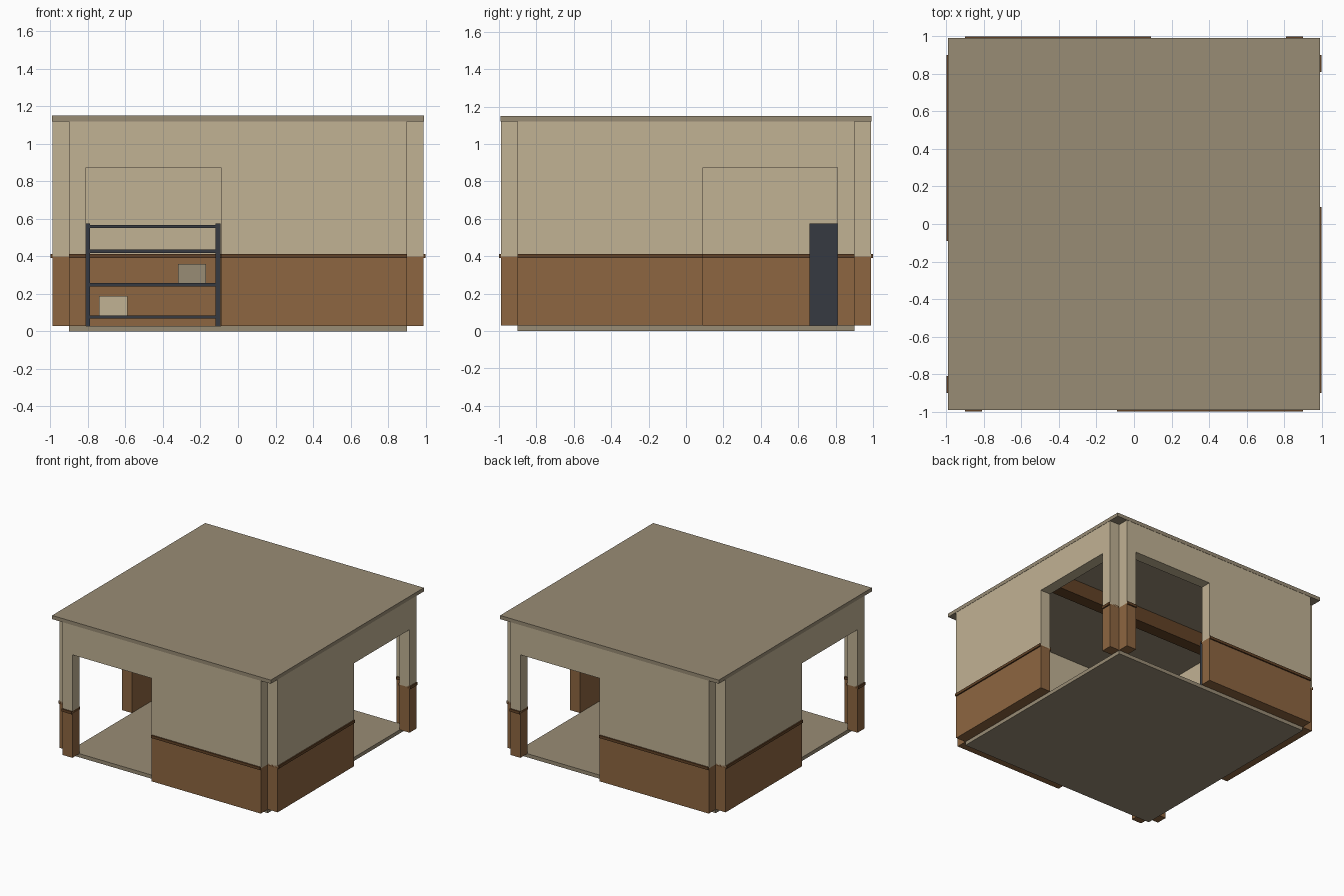
import bpy, bmesh

if "Cube" in bpy.data.objects:
    bpy.data.objects.remove(bpy.data.objects["Cube"])


def material(name, rgb):
    def lin(c):
        c /= 255
        return c / 12.92 if c <= 0.04045 else ((c + 0.055) / 1.055) ** 2.4
    m = bpy.data.materials.new(name)
    m.diffuse_color = (*[lin(c) for c in rgb], 1)
    m.use_nodes = True
    m.node_tree.nodes["Principled BSDF"].inputs["Base Color"].default_value = m.diffuse_color
    return m


CREAM = material("cream_plaster", (193, 178, 148))
STONE = material("grey_beige", (153, 140, 117))
WOOD = material("brown_wood", (141, 102, 65))
TRIM = material("dark_brown_trim", (98, 66, 38))
METAL = material("dark_metal", (54, 58, 65))


def prism(name, mat, outline, d0, d1, place=lambda t, d: (t, d)):
    """Extrude a (t, z) outline from depth d0 to d1; place maps (t, d) to (x, y)."""
    bm = bmesh.new()
    rings = [[bm.verts.new((*place(t, d), z)) for t, z in outline] for d in (d0, d1)]
    bm.faces.new(rings[0])
    bm.faces.new(rings[1])
    n = len(outline)
    for i in range(n):
        j = (i + 1) % n
        bm.faces.new((rings[0][i], rings[0][j], rings[1][j], rings[1][i]))
    bmesh.ops.recalc_face_normals(bm, faces=bm.faces)
    me = bpy.data.meshes.new(name)
    bm.to_mesh(me)
    bm.free()
    me.materials.append(mat)
    ob = bpy.data.objects.new(name, me)
    bpy.context.collection.objects.link(ob)
    return ob


def box(name, mat, t0, t1, d0, d1, z0, z1, place=lambda t, d: (t, d)):
    return prism(name, mat, [(t0, z0), (t1, z0), (t1, z1), (t0, z1)], d0, d1, place)


# Floor and ceiling slabs
box("floor", STONE, -0.9, 0.9, -0.9, 0.9, 0, 0.03)
box("ceiling", STONE, -0.992, 0.992, -0.992, 0.992, 1.12, 1.15)

# Four walls, each with a doorway near the front-left or back-right corner
sides = {
    "front": lambda t, d: (t, -d),
    "back": lambda t, d: (-t, d),
    "left": lambda t, d: (-d, t),
    "right": lambda t, d: (d, -t),
}
E, A, B = 0.9, -0.81, -0.09          # wall end, doorway edges
LOW, MID, HEAD, TOP = 0.03, 0.4, 0.875, 1.12
for side, place in sides.items():
    plaster = [(-E, MID), (A, MID), (A, HEAD), (B, HEAD), (B, MID),
               (E, MID), (E, TOP), (-E, TOP)]
    prism(side + "_plaster_wall", CREAM, plaster, 0.9, 0.99, place)
    for part, t0, t1 in (("narrow", -E, A), ("wide", B, E)):
        box(f"{side}_{part}_wainscot", WOOD, t0, t1, 0.9, 0.99, LOW, MID, place)
        box(f"{side}_{part}_rail", TRIM, t0, t1, 0.89, 1.0, 0.39, 0.412, place)

# Ceiling beam
box("ceiling_beam", TRIM, -0.9, 0.9, -0.05, 0.05, 1.0, 1.12)

# Shelving unit by the back wall
for name, x0 in (("left", -0.815), ("right", -0.12)):
    box(f"shelf_{name}_side", METAL, x0, x0 + 0.027, 0.66, 0.81, 0.03, 0.575)
for i, z in enumerate((0.068, 0.24, 0.418, 0.55)):
    box(f"shelf_board_{i + 1}", METAL, -0.79, -0.118, 0.665, 0.805, z, z + 0.018)

# Boxes on the shelves
box("cream_box", CREAM, -0.74, -0.59, 0.68, 0.79, 0.086, 0.19)
box("grey_box", STONE, -0.32, -0.17, 0.68, 0.79, 0.258, 0.36)
